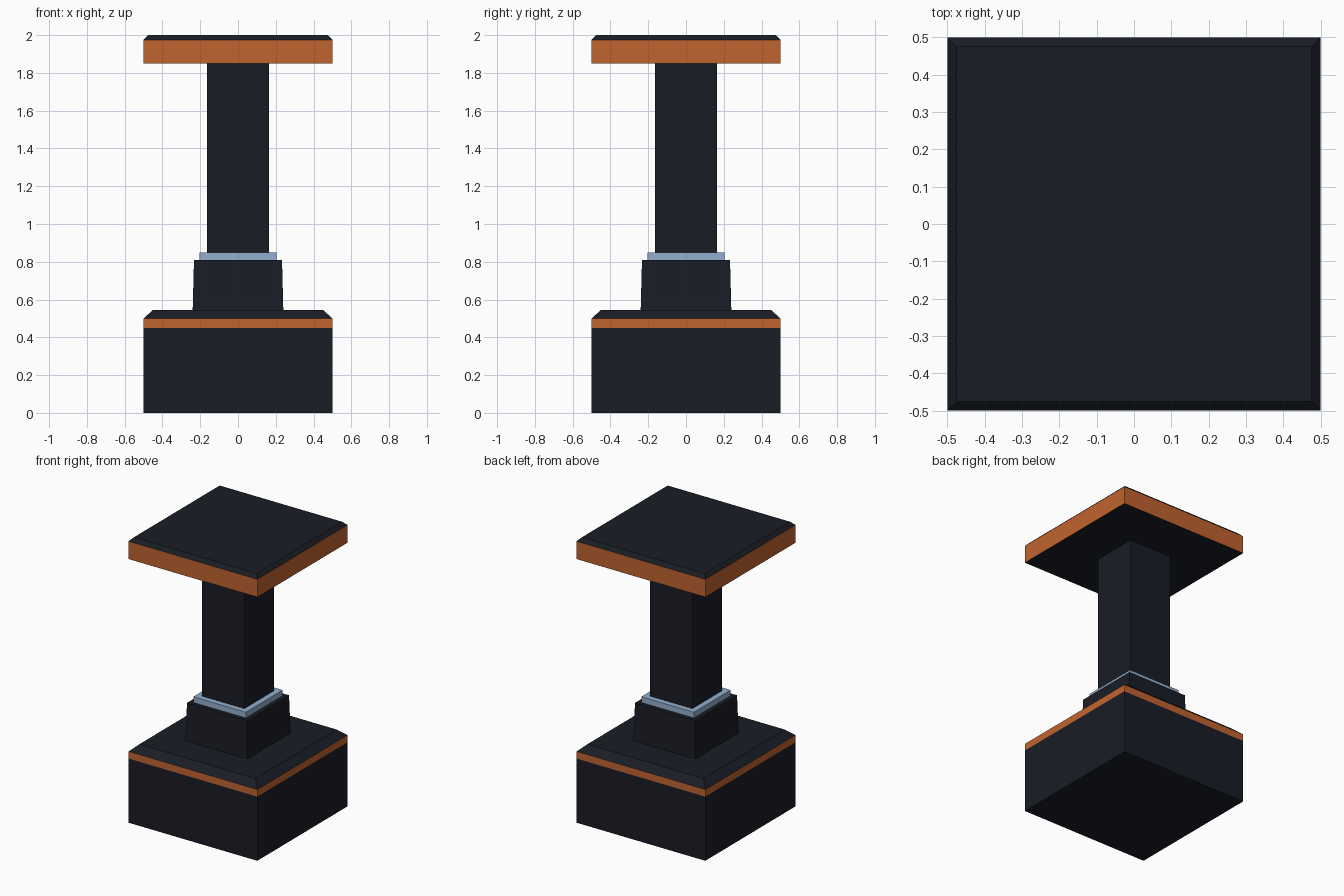
import bpy, bmesh

if "Cube" in bpy.data.objects:
    bpy.data.objects.remove(bpy.data.objects["Cube"])


def material(name, rgb):
    m = bpy.data.materials.new(name)
    m.diffuse_color = (*rgb, 1)
    m.use_nodes = True
    m.node_tree.nodes["Principled BSDF"].inputs["Base Color"].default_value = m.diffuse_color
    return m


DARK = material("dark_metal", (0.010, 0.012, 0.019))
ORANGE = material("orange_trim", (0.53, 0.125, 0.028))
STEEL = material("pale_steel", (0.29, 0.43, 0.62))


def square_loft(name, rings, bands, caps):
    """Stack square rings (half width, z); one material per band between them."""
    bm = bmesh.new()
    mats = [DARK, ORANGE, STEEL]
    loops = [[bm.verts.new((sx * h, sy * h, z))
              for sx, sy in ((-1, -1), (1, -1), (1, 1), (-1, 1))]
             for h, z in rings]
    for lower, upper, mat in zip(loops, loops[1:], bands):
        for i in range(4):
            j = (i + 1) % 4
            f = bm.faces.new((lower[i], lower[j], upper[j], upper[i]))
            f.material_index = mats.index(mat)
    for f in (bm.faces.new(loops[0][::-1]), bm.faces.new(loops[-1])):
        f.material_index = mats.index(caps)
    mesh = bpy.data.meshes.new(name)
    for m in mats:
        mesh.materials.append(m)
    bm.to_mesh(mesh)
    bm.free()
    obj = bpy.data.objects.new(name, mesh)
    bpy.context.collection.objects.link(obj)
    return obj


# Plinth with orange stripe and chamfered top
square_loft("base_block", [(0.5, 0), (0.5, 0.45), (0.5, 0.5), (0.45, 0.545)],
            [DARK, ORANGE, DARK], DARK)
# Slightly tapered socket
square_loft("column_socket", [(0.24, 0.545), (0.233, 0.81)], [DARK], DARK)
# Pale trim ring around the column foot
square_loft("collar_trim", [(0.204, 0.81), (0.204, 0.85)], [STEEL], STEEL)
# Column shaft
square_loft("column", [(0.165, 0.85), (0.165, 1.85)], [DARK], DARK)
# Top slab with orange edge and chamfer
square_loft("top_slab", [(0.5, 1.85), (0.5, 1.975), (0.475, 2.0)],
            [ORANGE, DARK], DARK)
